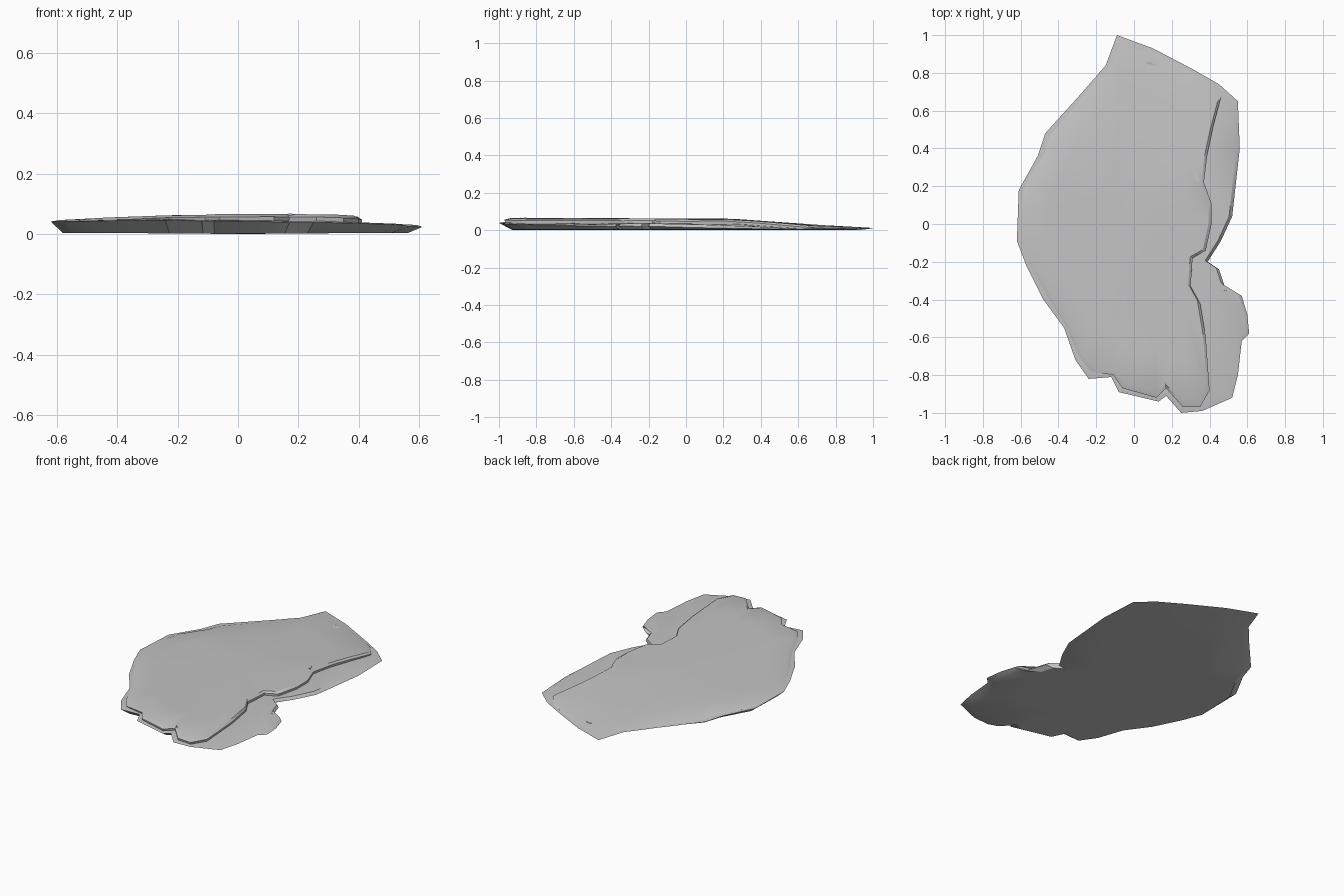
import bpy, bmesh, random
from mathutils import Vector

if "Cube" in bpy.data.objects:
    bpy.data.objects.remove(bpy.data.objects["Cube"])

random.seed(4)
CENTRE = Vector((-0.05, 0.0))
stone = bpy.data.materials.new("stone grey")
stone.diffuse_color = (0.55, 0.55, 0.55, 1)
stone.use_nodes = True
stone.node_tree.nodes["Principled BSDF"].inputs["Base Color"].default_value = stone.diffuse_color


# Height rules of the slab: weathered top, outer rim, lower ledge
def top_z(x, y):
    z = 0.066 - 0.004 * (y + 0.9) - 0.052 * max(0, (y - 0.25) / 0.75)
    return max(z - 0.018 * ((x - 0.05) / 0.65) ** 2, rim_z(x, y) + 0.004)


def rim_z(x, y):
    return max(0.003, 0.026 - 0.013 * x / 0.6 - 0.018 * y)


def ledge_z(x, y):
    return max(rim_z(x, y) + 0.003, top_z(x, y) - 0.022)


def base_z(x, y):
    return 0.004 - 0.004 * max(0, 1 - abs(x) / 0.5)


def stacked_rings(name, outline, rings, angle=0.5):
    """Skin the outline, shrunk ring by ring towards the centre; rings = (scale, height rule, roughness)."""
    bm = bmesh.new()
    loops = []
    for scale, rule, rough in rings:
        loop = []
        for p in outline:
            q = CENTRE + (Vector(p) - CENTRE) * scale
            loop.append(bm.verts.new((q.x, q.y, rule(q.x, q.y) + random.uniform(-rough, rough))))
        loops.append(loop)
    n = len(outline)
    for a, b in zip(loops, loops[1:]):
        for i in range(n):
            j = (i + 1) % n
            bm.faces.new((a[i], a[j], b[j], b[i]))
    # close both ends with fans
    for loop, rule in ((loops[0], rings[0][1]), (loops[-1], rings[-1][1])):
        c = bm.verts.new((CENTRE.x, CENTRE.y, rule(*CENTRE)))
        for i in range(n):
            bm.faces.new((loop[i], loop[(i + 1) % n], c))
    bmesh.ops.recalc_face_normals(bm, faces=bm.faces)
    me = bpy.data.meshes.new(name)
    bm.to_mesh(me)
    bm.free()
    ob = bpy.data.objects.new(name, me)
    bpy.context.collection.objects.link(ob)
    me.materials.append(stone)
    bpy.ops.object.select_all(action='DESELECT')
    ob.select_set(True)
    bpy.context.view_layer.objects.active = ob
    bpy.ops.object.shade_smooth_by_angle(angle=angle)
    return ob


# Lower slab: full outline with the ledge on the right
lower_outline = [
    (-0.09, 1.0), (-0.15, 0.84), (-0.28, 0.69), (-0.47, 0.48), (-0.51, 0.36), (-0.61, 0.18),
    (-0.62, -0.09), (-0.57, -0.22), (-0.48, -0.40), (-0.37, -0.55), (-0.31, -0.72), (-0.24, -0.82),
    (-0.12, -0.81), (-0.08, -0.89), (0.13, -0.94), (0.17, -0.91), (0.25, -1.0), (0.36, -0.99),
    (0.52, -0.92), (0.55, -0.80), (0.57, -0.62), (0.61, -0.58), (0.60, -0.48), (0.57, -0.38),
    (0.49, -0.36), (0.45, -0.24), (0.39, -0.20), (0.46, -0.09), (0.52, 0.04), (0.56, 0.40),
    (0.55, 0.65), (0.45, 0.74), (0.31, 0.82), (0.10, 0.93)]
stacked_rings("lower_slab", lower_outline, [
    (0.6, base_z, 0), (0.93, base_z, 0), (1.0, rim_z, 0), (0.97, ledge_z, 0.001), (0.7, ledge_z, 0)])

# Upper slab: main weathered sheet, broken off along the right
upper_outline = [
    (-0.08, 0.97), (-0.13, 0.84), (-0.26, 0.69), (-0.45, 0.46), (-0.47, 0.38), (-0.57, 0.22),
    (-0.61, 0.08), (-0.61, -0.09), (-0.55, -0.22), (-0.46, -0.38), (-0.36, -0.54), (-0.29, -0.70),
    (-0.23, -0.78), (-0.11, -0.80), (-0.06, -0.87), (0.12, -0.92), (0.17, -0.87), (0.26, -0.97),
    (0.35, -0.97), (0.40, -0.88), (0.38, -0.60), (0.35, -0.42), (0.30, -0.33), (0.31, -0.18),
    (0.38, -0.14), (0.41, 0.0), (0.41, 0.11), (0.37, 0.22), (0.39, 0.38), (0.42, 0.52),
    (0.46, 0.67), (0.40, 0.75), (0.28, 0.82), (0.08, 0.92)]
stacked_rings("upper_slab", upper_outline, [
    (0.90, lambda x, y: ledge_z(x, y) - 0.002, 0), (0.995, rim_z, 0),
    (1.0, lambda x, y: max(rim_z(x, y) + 0.002, top_z(x, y) - 0.009), 0.001),
    (0.965, top_z, 0.001), (0.75, top_z, 0.001), (0.4, top_z, 0.0005)])


# Small fracture flakes lifting from the surface
def flake(name, tip, left, right, lift):
    bm = bmesh.new()
    pts = [tip, left, right]
    low = [bm.verts.new((x, y, top_z(x, y) - 0.006)) for x, y in pts]
    peak = bm.verts.new((tip[0], tip[1], top_z(*tip) + lift))
    bm.faces.new(low)
    bm.faces.new((low[0], low[1], peak))
    bm.faces.new((low[1], low[2], peak))
    bm.faces.new((low[2], low[0], peak))
    bmesh.ops.recalc_face_normals(bm, faces=bm.faces)
    me = bpy.data.meshes.new(name)
    bm.to_mesh(me)
    bm.free()
    me.materials.append(stone)
    bpy.context.collection.objects.link(bpy.data.objects.new(name, me))


flake("rear_flake", (0.08, 0.86), (0.02, 0.83), (0.21, 0.79), 0.004)
flake("right_flake", (0.35, 0.22), (0.27, 0.39), (0.29, 0.25), 0.004)
flake("front_flake", (0.17, -0.86), (0.15, -0.82), (0.24, -0.90), 0.003)
